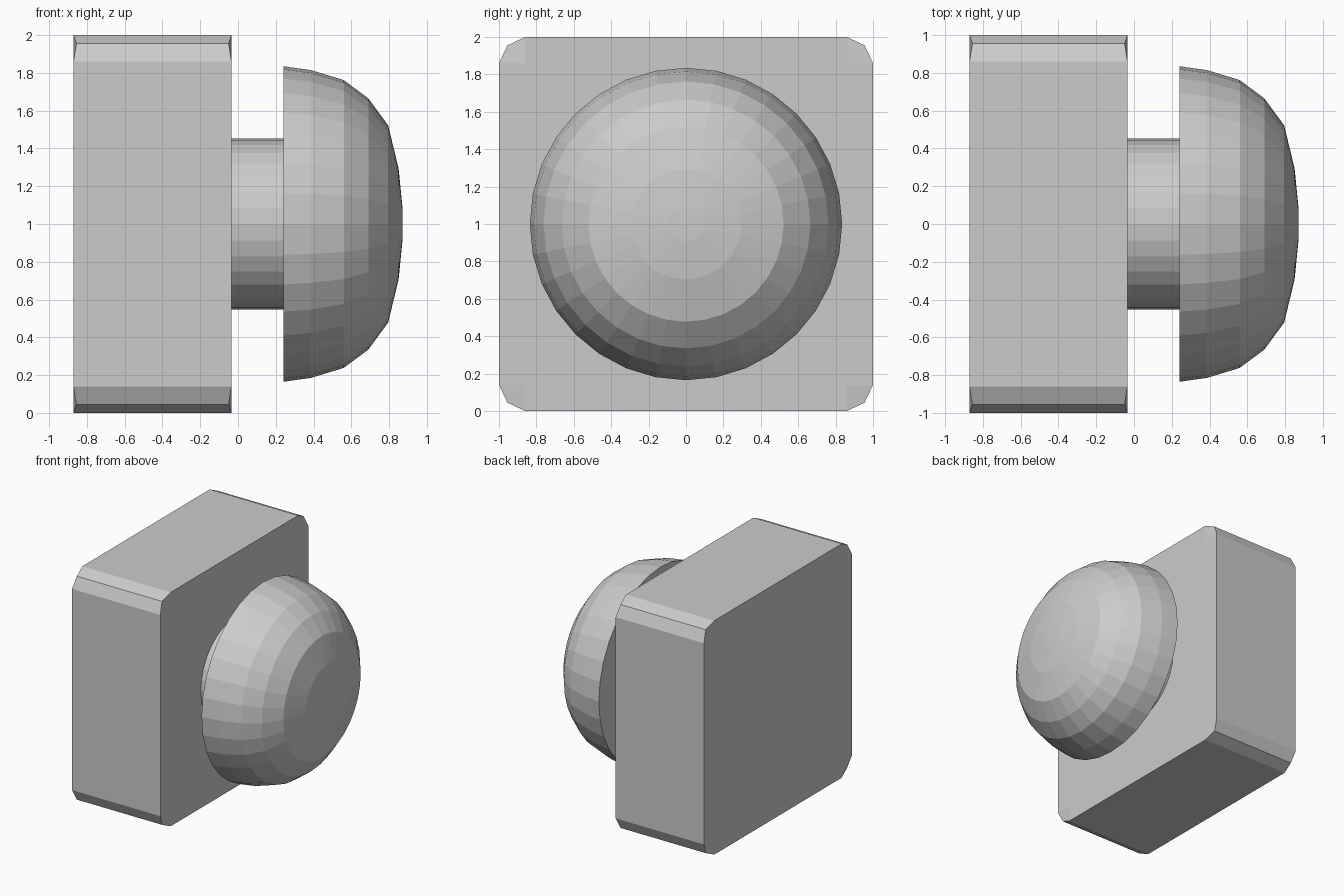
import bpy, bmesh
from math import sin, cos, pi

if "Cube" in bpy.data.objects:
    bpy.data.objects.remove(bpy.data.objects["Cube"])

CZ = 1.0      # height of the knob axis
SIDES = 32


def finish(name, bm):
    bmesh.ops.recalc_face_normals(bm, faces=bm.faces[:])
    mesh = bpy.data.meshes.new(name)
    bm.to_mesh(mesh)
    bm.free()
    obj = bpy.data.objects.new(name, mesh)
    bpy.context.collection.objects.link(obj)
    return obj


def lathe(name, profile):
    """Turn (x, radius) points around the x axis."""
    bm = bmesh.new()
    rings = []
    for x, r in profile:
        if r == 0:
            rings.append([bm.verts.new((x, 0, CZ))] * SIDES)
        else:
            rings.append([bm.verts.new((x, r * sin(2 * pi * i / SIDES),
                                        CZ + r * cos(2 * pi * i / SIDES)))
                          for i in range(SIDES)])
    for a, b in zip(rings, rings[1:]):
        for i in range(SIDES):
            j = (i + 1) % SIDES
            bm.faces.new(dict.fromkeys((a[i], a[j], b[j], b[i])))
    return finish(name, bm)


def base_plate():
    x0, x1, flat, mid, dip = -0.87, -0.035, 0.86, 0.955, 0.015
    bm = bmesh.new()
    loops, inner = [], []
    for x, s in ((x0, 1), (x1, -1)):
        loop, core = [], []
        for sy, sz in ((1, 1), (-1, 1), (-1, -1), (1, -1)):
            corner = [(x, sy, sz * flat),
                      (x + s * dip, sy * mid, sz * mid),
                      (x, sy * flat, sz)]
            if sy * sz < 0:
                corner.reverse()
            loop += [bm.verts.new((p, y, CZ + z)) for p, y, z in corner]
            core.append(bm.verts.new((x, sy * flat, CZ + sz * flat)))
        loops.append(loop)
        inner.append(core)
    # large faces with slightly sunken corner patches
    for loop, core in zip(loops, inner):
        bm.faces.new(core)
        for k in range(4):
            a = 3 * k
            n = (a + 3) % 12
            bm.faces.new((loop[a], loop[a + 1], loop[a + 2], core[k]))
            bm.faces.new((core[k], loop[a + 2], loop[n], core[(k + 1) % 4]))
    # rim
    a, b = loops
    for i in range(12):
        j = (i + 1) % 12
        bm.faces.new((a[i], a[j], b[j], b[i]))
    return finish("base_plate", bm)


base_plate()

# Short neck joining plate and knob
lathe("neck", [(-0.035, 0.453), (0.24, 0.453)])

# Domed knob with a flat back
lathe("knob", [(0.24, 0.453), (0.24, 0.835), (0.385, 0.815), (0.56, 0.762),
               (0.69, 0.665), (0.795, 0.522), (0.85, 0.295),
               (0.87, 0.095), (0.872, 0)])
